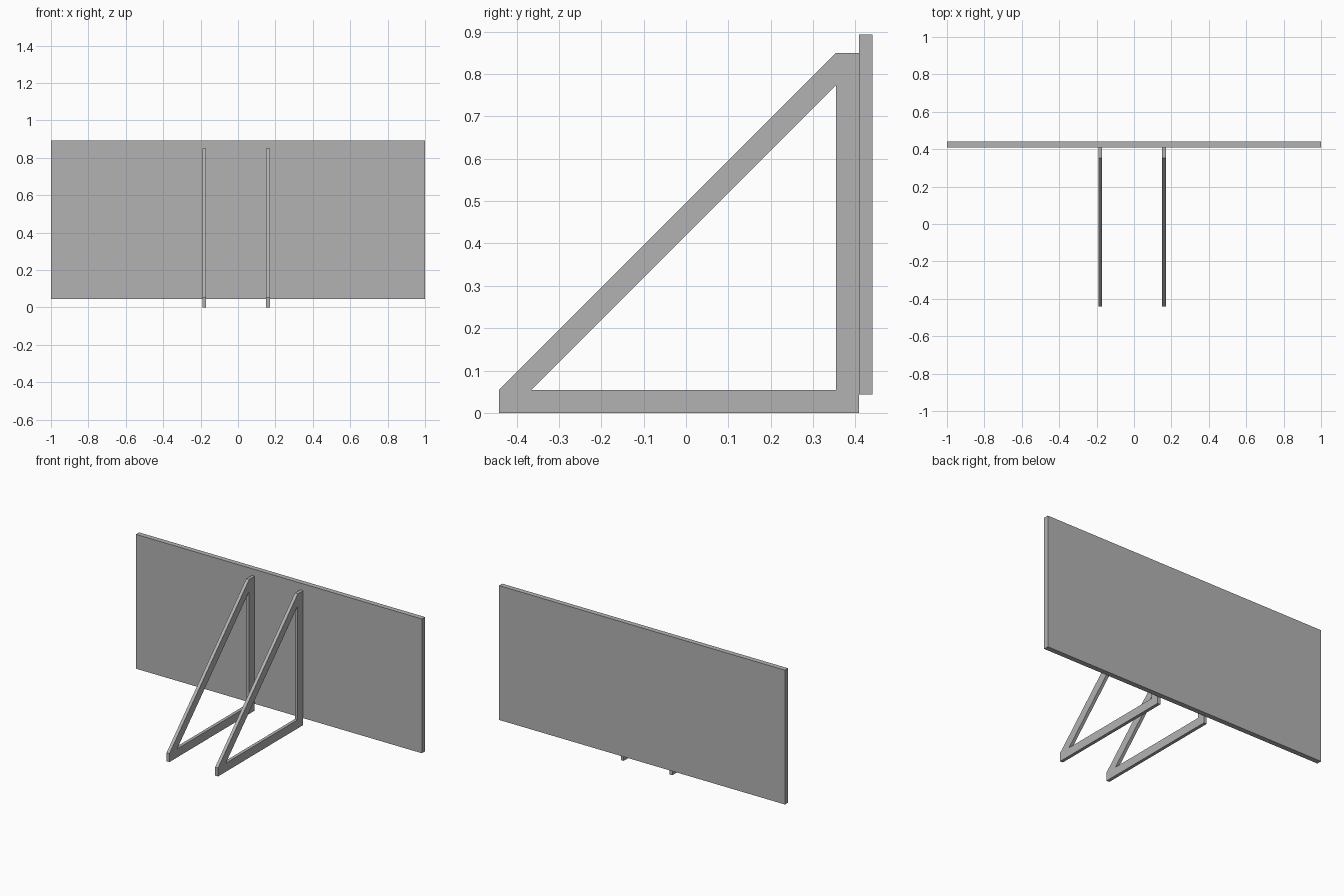
import bpy
import bmesh

cube = bpy.data.objects.get("Cube")
if cube:
    bpy.data.objects.remove(cube, do_unlink=True)

grey = bpy.data.materials.new("plain grey")
grey.use_nodes = True
colour = (0.45, 0.45, 0.45, 1)
grey.diffuse_color = colour
grey.node_tree.nodes["Principled BSDF"].inputs["Base Color"].default_value = colour


def finish(name, bm):
    bmesh.ops.recalc_face_normals(bm, faces=bm.faces)
    mesh = bpy.data.meshes.new(name)
    bm.to_mesh(mesh)
    bm.free()
    mesh.materials.append(grey)
    obj = bpy.data.objects.new(name, mesh)
    bpy.context.collection.objects.link(obj)
    return obj


def panel(name, low, high):
    bm = bmesh.new()
    bmesh.ops.create_cube(bm, size=1)
    for v in bm.verts:
        v.co = [a + (c + 0.5) * (b - a) for a, b, c in zip(low, high, v.co)]
    return finish(name, bm)


def bracket(name, x, thickness=0.02):
    # Outer outline from the toe round to the sloping brace, then the opening
    outer = [(-0.442, 0), (0.408, 0), (0.408, 0.85), (0.354, 0.85), (-0.442, 0.054)]
    inner = [(-0.365, 0.054), (0.354, 0.054), (0.354, 0.774)]
    bm = bmesh.new()
    v = [bm.verts.new((x - thickness / 2, y, z)) for y, z in outer + inner]
    # Foot rail, upright, top corner, brace, toe corner
    for ids in ((0, 1, 6, 5), (1, 2, 7, 6), (2, 3, 7), (3, 4, 5, 7), (4, 0, 5)):
        bm.faces.new([v[i] for i in ids])
    side = bmesh.ops.extrude_face_region(bm, geom=bm.faces[:])
    moved = [g for g in side["geom"] if isinstance(g, bmesh.types.BMVert)]
    bmesh.ops.translate(bm, verts=moved, vec=(thickness, 0, 0))
    return finish(name, bm)


# Upright board
panel("back_board", (-1, 0.408, 0.044), (1, 0.44, 0.893))

# Two triangular stands in front of it
bracket("right_bracket", -0.18)
bracket("left_bracket", 0.16)
